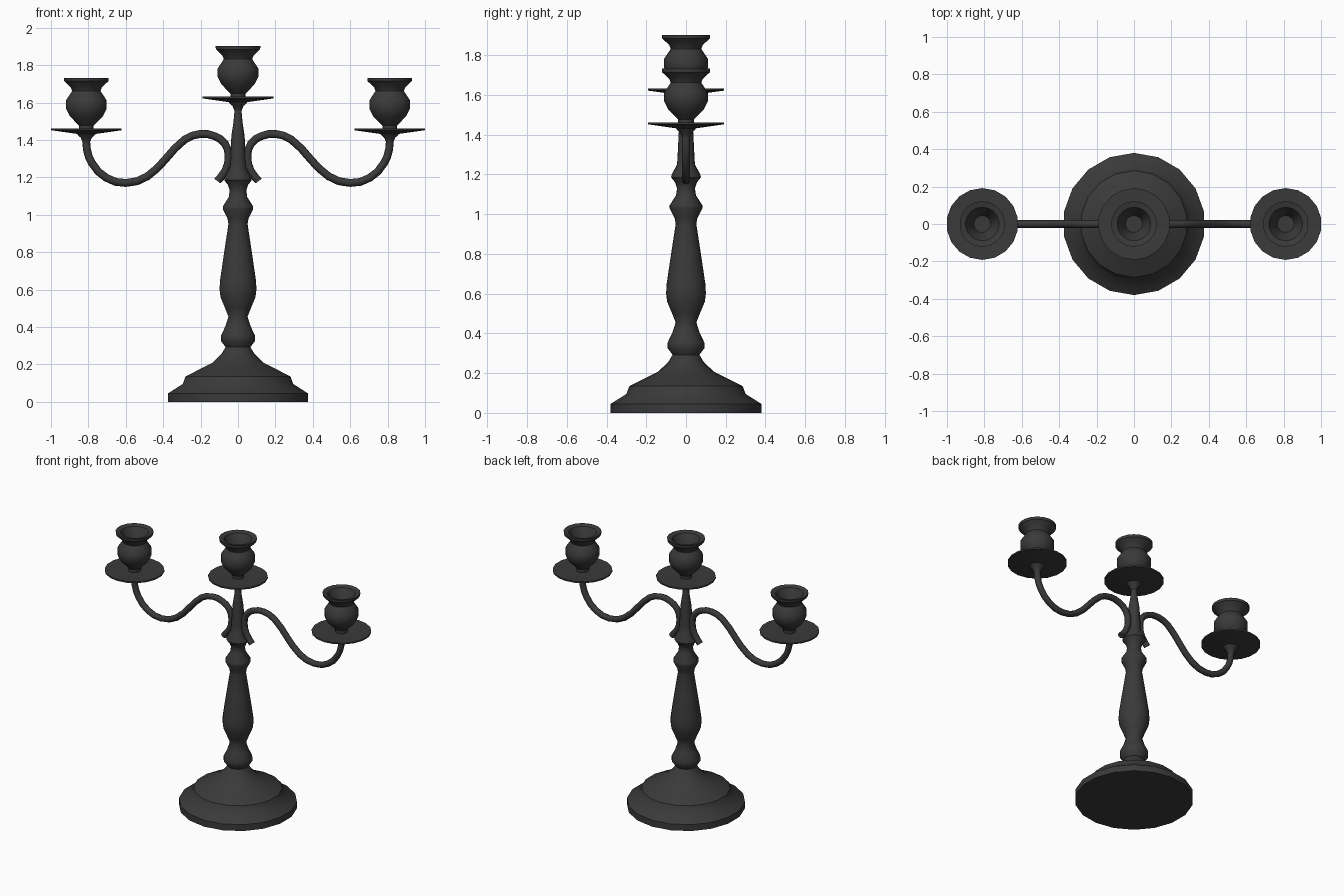
import bpy, bmesh, math

if "Cube" in bpy.data.objects:
    bpy.data.objects.remove(bpy.data.objects["Cube"], do_unlink=True)

SIDES = 18
DARK = (0.042, 0.042, 0.042, 1.0)

iron = bpy.data.materials.new("dark iron")
iron.diffuse_color = DARK
iron.use_nodes = True
iron.node_tree.nodes["Principled BSDF"].inputs["Base Color"].default_value = DARK


def finish(obj, angle=40):
    """Smooth the shading while keeping hard edges."""
    bpy.ops.object.select_all(action="DESELECT")
    obj.select_set(True)
    bpy.context.view_layer.objects.active = obj
    bpy.ops.object.shade_smooth_by_angle(angle=math.radians(angle))


def lathe(name, profile, location=(0, 0, 0)):
    """Turn a (radius, height) profile around z, closing both ends."""
    bm = bmesh.new()
    rings = []
    for r, z in profile:
        ring = []
        for i in range(SIDES):
            a = math.tau * i / SIDES + math.pi / 2
            ring.append(bm.verts.new((r * math.cos(a), r * math.sin(a), z)))
        rings.append(ring)
    for low, high in zip(rings, rings[1:]):
        for i in range(SIDES):
            j = (i + 1) % SIDES
            bm.faces.new((low[i], low[j], high[j], high[i]))
    bm.faces.new(rings[0][::-1])
    bm.faces.new(rings[-1])
    mesh = bpy.data.meshes.new(name)
    bm.to_mesh(mesh)
    bm.free()
    mesh.materials.append(iron)
    obj = bpy.data.objects.new(name, mesh)
    obj.location = location
    bpy.context.collection.objects.link(obj)
    finish(obj)
    return obj


def arm(name, path, side):
    """Sweep a round rod along an S-shaped path in the xz plane."""
    curve = bpy.data.curves.new(name, "CURVE")
    curve.dimensions = "3D"
    curve.bevel_depth = 0.021
    curve.bevel_resolution = 2
    curve.resolution_u = 2
    curve.use_fill_caps = True
    spline = curve.splines.new("BEZIER")
    spline.bezier_points.add(len(path) - 1)
    for point, (x, z) in zip(spline.bezier_points, path):
        point.co = (side * x, 0, z)
        point.handle_left_type = point.handle_right_type = "AUTO"
    curve.materials.append(iron)
    obj = bpy.data.objects.new(name, curve)
    bpy.context.collection.objects.link(obj)
    bpy.ops.object.select_all(action="DESELECT")
    obj.select_set(True)
    bpy.context.view_layer.objects.active = obj
    bpy.ops.object.convert(target="MESH")
    finish(bpy.context.view_layer.objects.active, 50)


# Stepped foot
lathe("base", [(0.38, 0), (0.38, 0.045), (0.3, 0.095), (0.285, 0.135),
               (0.22, 0.168), (0.14, 0.208), (0.09, 0.255), (0.066, 0.295)])

# Turned column
lathe("column", [(0.066, 0.29), (0.092, 0.325), (0.092, 0.355), (0.07, 0.4),
                 (0.052, 0.455), (0.07, 0.5), (0.095, 0.56), (0.1, 0.6),
                 (0.098, 0.645), (0.072, 0.82), (0.052, 0.95), (0.057, 0.98),
                 (0.082, 1.03), (0.082, 1.045), (0.05, 1.095), (0.045, 1.13),
                 (0.055, 1.16), (0.075, 1.185), (0.072, 1.2), (0.045, 1.25),
                 (0.042, 1.3), (0.036, 1.42), (0.024, 1.5), (0.018, 1.57)])

# Drip pan and candle cup, heights measured from the pan's rim
PAN = [(0.02, -0.075), (0.03, -0.05), (0.045, -0.038), (0.05, -0.03),
       (0.192, -0.01), (0.192, 0), (0.04, -0.006)]
CUP = [(0.04, -0.01), (0.04, 0.015), (0.055, 0.03), (0.09, 0.065),
       (0.11, 0.105), (0.11, 0.15), (0.09, 0.18), (0.077, 0.2),
       (0.085, 0.22), (0.12, 0.252), (0.122, 0.27), (0.09, 0.262),
       (0.07, 0.225), (0.055, 0.19), (0.045, 0.165)]

ARM_PATH = [(0.11, 1.18), (0.068, 1.235), (0.05, 1.31), (0.07, 1.38),
            (0.125, 1.42), (0.2, 1.432), (0.285, 1.402), (0.385, 1.3),
            (0.485, 1.205), (0.6, 1.17), (0.705, 1.198), (0.78, 1.275),
            (0.808, 1.35), (0.811, 1.42)]

for label, x, z in (("center", 0, 1.632), ("left", 0.811, 1.462),
                    ("right", -0.811, 1.462)):
    lathe(label + "_drip_pan", PAN, (x, 0, z))
    lathe(label + "_candle_cup", CUP, (x, 0, z))

for label, side in (("left", 1), ("right", -1)):
    arm(label + "_arm", ARM_PATH, side)
